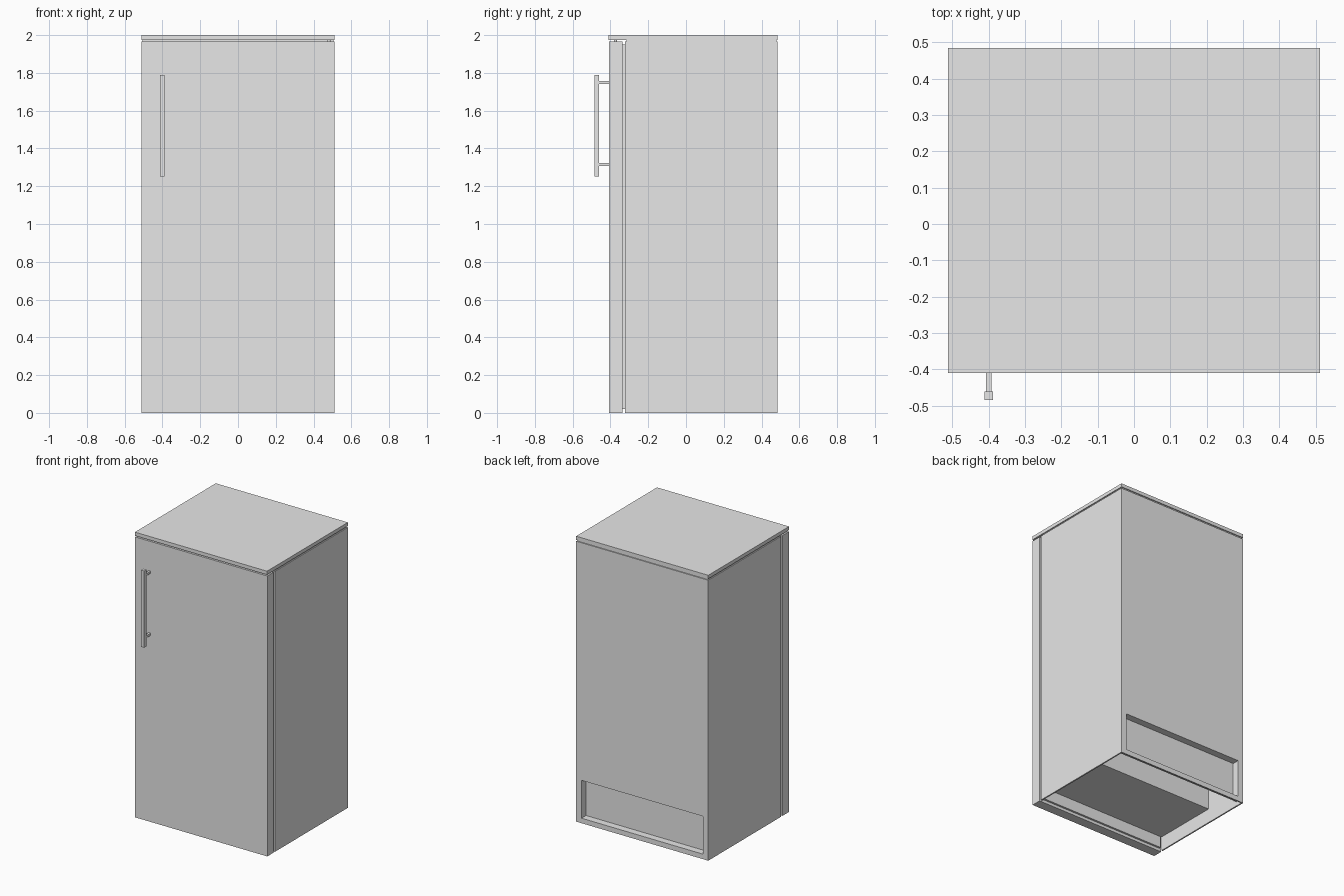
import bpy, bmesh

cube = bpy.data.objects.get("Cube")
if cube:
    bpy.data.objects.remove(cube, do_unlink=True)

grey = bpy.data.materials.new("light_grey")
grey.use_nodes = True
colour = (0.8, 0.8, 0.8, 1)
grey.diffuse_color = colour
grey.node_tree.nodes["Principled BSDF"].inputs["Base Color"].default_value = colour


def finish(name, bm):
    bmesh.ops.recalc_face_normals(bm, faces=bm.faces)
    mesh = bpy.data.meshes.new(name)
    bm.to_mesh(mesh)
    bm.free()
    mesh.materials.append(grey)
    obj = bpy.data.objects.new(name, mesh)
    bpy.context.collection.objects.link(obj)
    return obj


def box(name, xs, ys, zs):
    bm = bmesh.new()
    bmesh.ops.create_cube(bm, size=1)
    for v in bm.verts:
        v.co = [r[0] if c < 0 else r[1] for c, r in zip(v.co, (xs, ys, zs))]
    return finish(name, bm)


def extrude_x(name, profile, half):
    # Extrude a side profile (y, z) across the width
    bm = bmesh.new()
    face = bm.faces.new([bm.verts.new((-half, y, z)) for y, z in profile])
    new = bmesh.ops.extrude_face_region(bm, geom=[face])["geom"]
    bmesh.ops.translate(bm, vec=(2 * half, 0, 0),
                        verts=[g for g in new if isinstance(g, bmesh.types.BMVert)])
    return finish(name, bm)


W, INNER = 0.512, 0.502        # outer and inner half widths
FRONT, BACK = -0.323, 0.485    # cabinet depth
TOP = 1.965                    # cabinet and door height
OPEN_X, OPEN_LOW, OPEN_HIGH = 0.47, 0.035, 0.3

# Cabinet, stepped underneath for the rear compartment
extrude_x("cabinet", [(FRONT, 0.1), (0.15, 0.1), (0.15, OPEN_HIGH),
                      (BACK, OPEN_HIGH), (BACK, TOP), (FRONT, TOP)], INNER)

# Thin side walls and the frame round the rear recess
for side, s in (("left", 1), ("right", -1)):
    def span(a, b):
        return sorted((s * a, s * b))
    box(side + "_side_wall", span(INNER, W), (FRONT, BACK), (0, TOP))
    box(side + "_recess_post", span(OPEN_X, INNER), (0.435, BACK), (OPEN_LOW, OPEN_HIGH))
box("rear_bottom_rail", (-INNER, INNER), (BACK - 0.008, BACK), (0, OPEN_LOW))
box("recess_floor", (-INNER, INNER), (0.435, BACK), (OPEN_LOW - 0.004, OPEN_LOW))
box("recess_panel", (-INNER, INNER), (0.427, 0.435), (OPEN_LOW - 0.004, OPEN_HIGH))

# Door and its seal
box("door", (-W, W), (-0.407, -0.337), (0, TOP))
box("door_seal", (-0.495, 0.495), (-0.337, FRONT), (0.02, 1.95))

# Worktop on a slightly inset spacer
box("worktop_spacer", (-0.505, 0.505), (-0.315, 0.478), (TOP, 1.975))
box("worktop", (-W, W), (-0.41, BACK), (1.975, 2))

# Hinge pin between door and worktop
bm = bmesh.new()
bmesh.ops.create_cone(bm, cap_ends=True, segments=16, radius1=0.009, radius2=0.009, depth=0.01)
bmesh.ops.translate(bm, vec=(0.482, -0.373, 1.97), verts=bm.verts)
finish("hinge_pin", bm)

# Bar handle on two stems
box("handle_bar", (-0.412, -0.388), (-0.485, -0.461), (1.252, 1.79))
for name, z in (("upper", 1.75), ("lower", 1.315)):
    box(name + "_handle_stem", (-0.408, -0.392), (-0.461, -0.407), (z - 0.008, z + 0.008))
